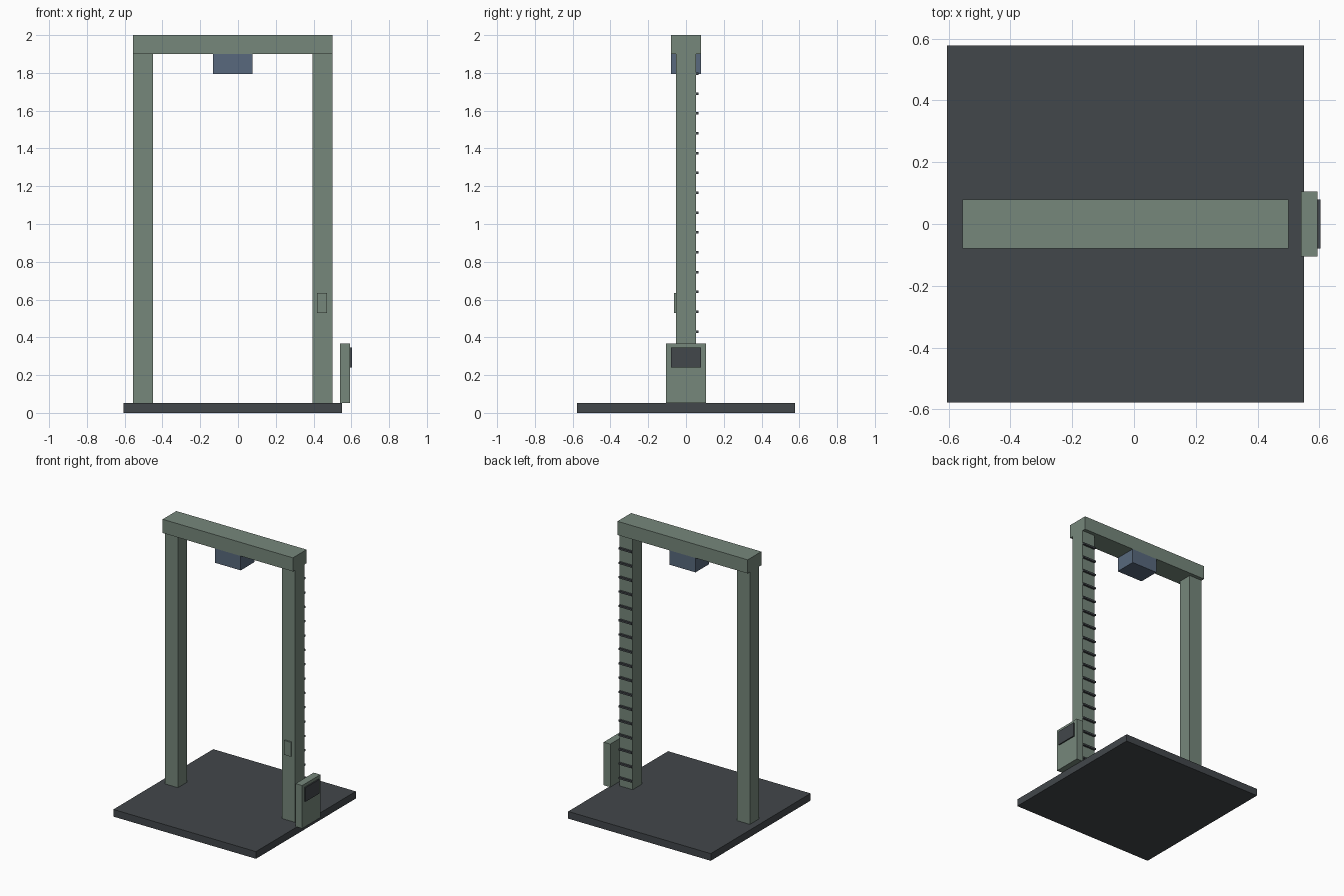
import bpy

cube = bpy.data.objects.get("Cube")
if cube:
    bpy.data.objects.remove(cube, do_unlink=True)


def material(name, rgb):
    m = bpy.data.materials.new(name)
    m.use_nodes = True
    m.diffuse_color = (*rgb, 1)
    m.node_tree.nodes["Principled BSDF"].inputs["Base Color"].default_value = (*rgb, 1)
    return m


green = material("grey_green_paint", (0.181, 0.242, 0.198))
dark = material("dark_grey", (0.0545, 0.063, 0.070))
blue = material("slate_blue", (0.098, 0.141, 0.205))


def box(name, x, y, z, mat):
    """Box spanning the given (min, max) ranges."""
    spans = (x, y, z)
    centre = [sum(s) / 2 for s in spans]
    bpy.ops.mesh.primitive_cube_add(size=1, location=centre)
    ob = bpy.context.object
    ob.name = name
    for v in ob.data.vertices:
        for i, s in enumerate(spans):
            v.co[i] *= s[1] - s[0]
    ob.data.materials.append(mat)
    return ob


FLOOR = 0.0525      # top of the base
BEAM = 1.9          # underside of the beam
POST = 0.0525       # half width of a post
WIDE = 0.079        # half depth of beam, hoist and screen

# Base and gantry frame
box("base_plate", (-0.605, 0.55), (-0.5775, 0.5775), (0, FLOOR), dark)
for side, x in (("right", -0.5025), ("left", 0.4475)):
    box(side + "_post", (x - POST, x + POST), (-POST, POST), (FLOOR, BEAM), green)
box("top_beam", (-0.555, 0.5), (-WIDE, WIDE), (BEAM, 2), green)
box("hoist_unit", (-0.1325, 0.0775), (-WIDE, WIDE), (1.795, BEAM), blue)

# Ladder rungs up the back of the left post
for i in range(17):
    z = 0.1155 + i * 0.105
    box(f"ladder_rung_{i + 1}", (0.395, 0.5), (POST, 0.067),
        (z - 0.0065, z + 0.0065), dark)

# Control plate on the front of the left post
box("control_plate", (0.418, 0.472), (-0.063, -POST), (0.53, 0.635), green)

# Cabinet with a screen beside the left post
box("cabinet", (0.54, 0.594), (-0.105, 0.105), (FLOOR, 0.3675), green)
box("cabinet_screen", (0.594, 0.603), (-WIDE, WIDE), (0.241, 0.345), dark)
